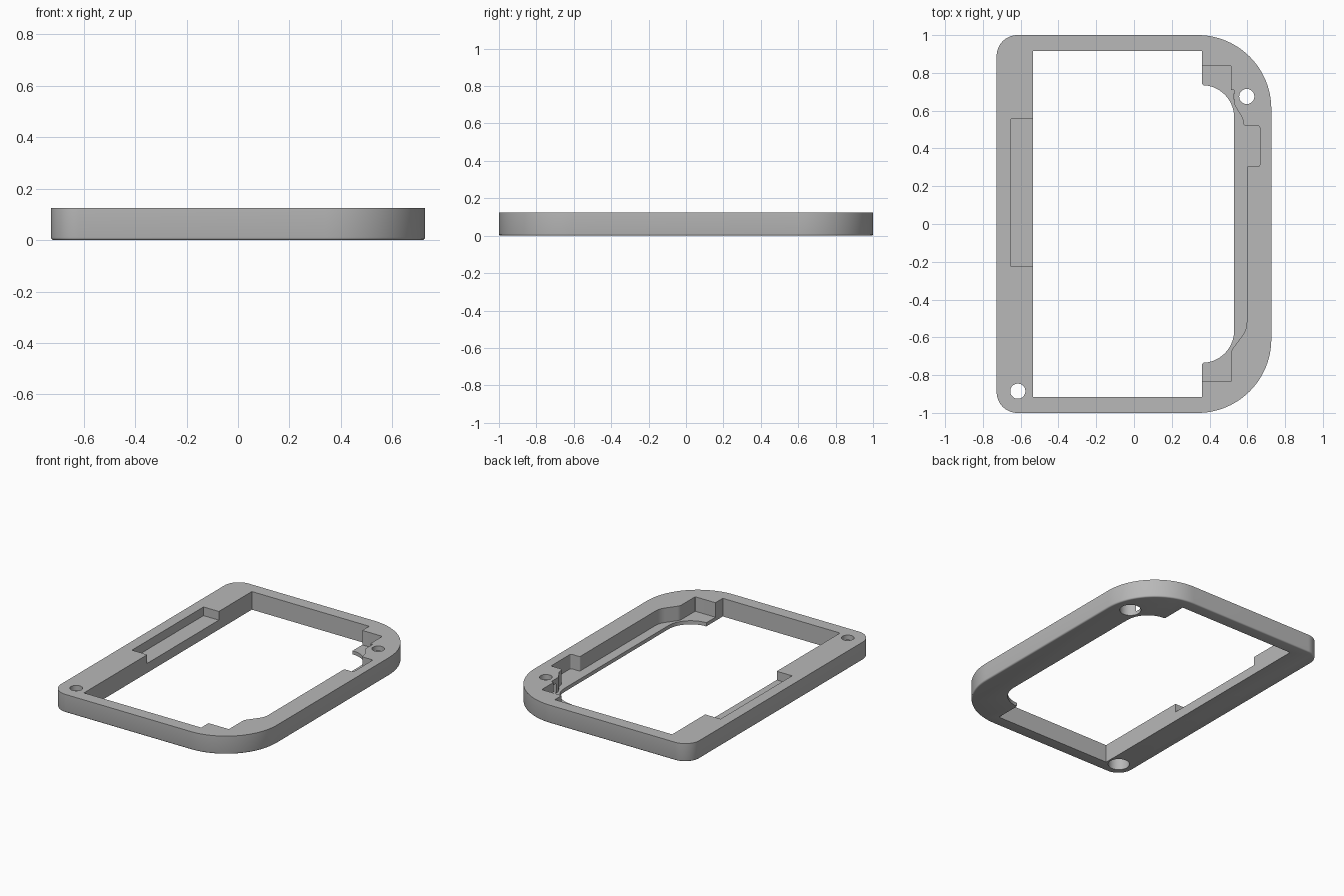
import bpy, bmesh, math
from mathutils import Vector

if "Cube" in bpy.data.objects:
    bpy.data.objects.remove(bpy.data.objects["Cube"])

HEIGHT = 0.125

grey = bpy.data.materials.new("plain grey")
grey.use_nodes = True
grey.diffuse_color = (0.48, 0.48, 0.48, 1)
grey.node_tree.nodes["Principled BSDF"].inputs["Base Color"].default_value = (0.48, 0.48, 0.48, 1)


def rounded(corners, default=0.0, steps=10):
    """Outline through (x, y[, radius]) corners, each filleted by its radius."""
    out = []
    for i, c in enumerate(corners):
        p = Vector(c[:2])
        r = c[2] if len(c) > 2 else default
        a = (Vector(corners[i - 1][:2]) - p).normalized()
        b = (Vector(corners[(i + 1) % len(corners)][:2]) - p).normalized()
        if r == 0:
            out.append(p)
            continue
        half = a.angle(b) / 2
        centre = p + (a + b).normalized() * r / math.sin(half)
        start = p + a * r / math.tan(half) - centre
        end = p + b * r / math.tan(half) - centre
        sweep = start.angle_signed(end)
        for k in range(steps + 1):
            t = -sweep * k / steps
            out.append(centre + Vector((start.x * math.cos(t) - start.y * math.sin(t),
                                        start.x * math.sin(t) + start.y * math.cos(t))))
    return out


def loft(name, layers):
    """Solid from stacked outlines, given as (outline, z)."""
    bm = bmesh.new()
    rings = [[bm.verts.new((p.x, p.y, z)) for p in line] for line, z in layers]
    for low, high in zip(rings, rings[1:]):
        for i in range(len(low)):
            bm.faces.new((low[i - 1], low[i], high[i], high[i - 1]))
    bm.faces.new(rings[0])
    bm.faces.new(rings[-1])
    bmesh.ops.recalc_face_normals(bm, faces=bm.faces)
    mesh = bpy.data.meshes.new(name)
    bm.to_mesh(mesh)
    bm.free()
    mesh.materials.append(grey)
    obj = bpy.data.objects.new(name, mesh)
    bpy.context.collection.objects.link(obj)
    return obj


def cut(name, outline, z0, z1):
    """Remove a prism from the frame."""
    cutter = loft(name, [(outline, z0), (outline, z1)])
    cutter.hide_render = True
    mod = frame.modifiers.new(name, "BOOLEAN")
    mod.object = cutter
    mod.operation = "DIFFERENCE"
    mod.solver = "EXACT"
    bpy.context.view_layer.objects.active = frame
    bpy.ops.object.modifier_apply(modifier=name)
    bpy.data.objects.remove(cutter)


def circle(x, y, r, n=48):
    return [Vector((x + r * math.cos(math.tau * k / n), y + r * math.sin(math.tau * k / n)))
            for k in range(n)]


def outer(inset):
    x, y = 0.727 - inset, 1 - inset
    small, big = 0.11 - inset, 0.39 - inset
    return rounded([(-x, -y, small), (x, -y, big), (x, y, big), (-x, y, small)], steps=24)


# Frame body with a softened bottom edge
edge = 0.01
layers = []
for k in range(4):
    t = math.pi / 2 * k / 3
    layers.append((outer(edge * (1 - math.sin(t))), edge * (1 - math.cos(t))))
layers.append((outer(0), HEIGHT))
frame = loft("frame", layers)

# Central opening
half = [(-0.535, 0.915), (0.36, 0.915), (0.36, 0.735, 0.012), (0.53, 0.735, 0.17)]
lower = [(c[0], -c[1], *c[2:]) for c in reversed(half)]
cut("opening", rounded(half + lower, steps=14), -0.1, 0.3)

# Stepped recess above the thin right ledge
recess = [(0.3, 0.84), (0.513, 0.84, 0.008), (0.513, 0.71), (0.532, 0.71, 0.008),
          (0.532, 0.63, 0.03), (0.575, 0.56, 0.03), (0.58, 0.52, 0.015),
          (0.666, 0.52, 0.01), (0.666, 0.305, 0.01), (0.597, 0.305, 0.01),
          (0.597, -0.56, 0.12), (0.515, -0.67, 0.05), (0.515, -0.835, 0.004), (0.3, -0.835)]
cut("ledge_recess", rounded(recess, steps=8), 0.025, 0.3)

# Shallow pocket in the left rail
cut("side_pocket", rounded([(-0.652, -0.225), (-0.5, -0.225), (-0.5, 0.555), (-0.652, 0.555)]),
    0.065, 0.3)

# Screw holes, widened from below
for i, (x, y) in enumerate([(0.597, 0.675), (-0.615, -0.885)]):
    cut(f"screw_hole_{i}", circle(x, y, 0.04), -0.1, 0.3)
    cut(f"screw_bore_{i}", circle(x, y, 0.068), -0.1, 0.09)

bpy.ops.object.select_all(action="DESELECT")
frame.select_set(True)
bpy.context.view_layer.objects.active = frame
bpy.ops.object.shade_smooth_by_angle(angle=math.radians(32))
